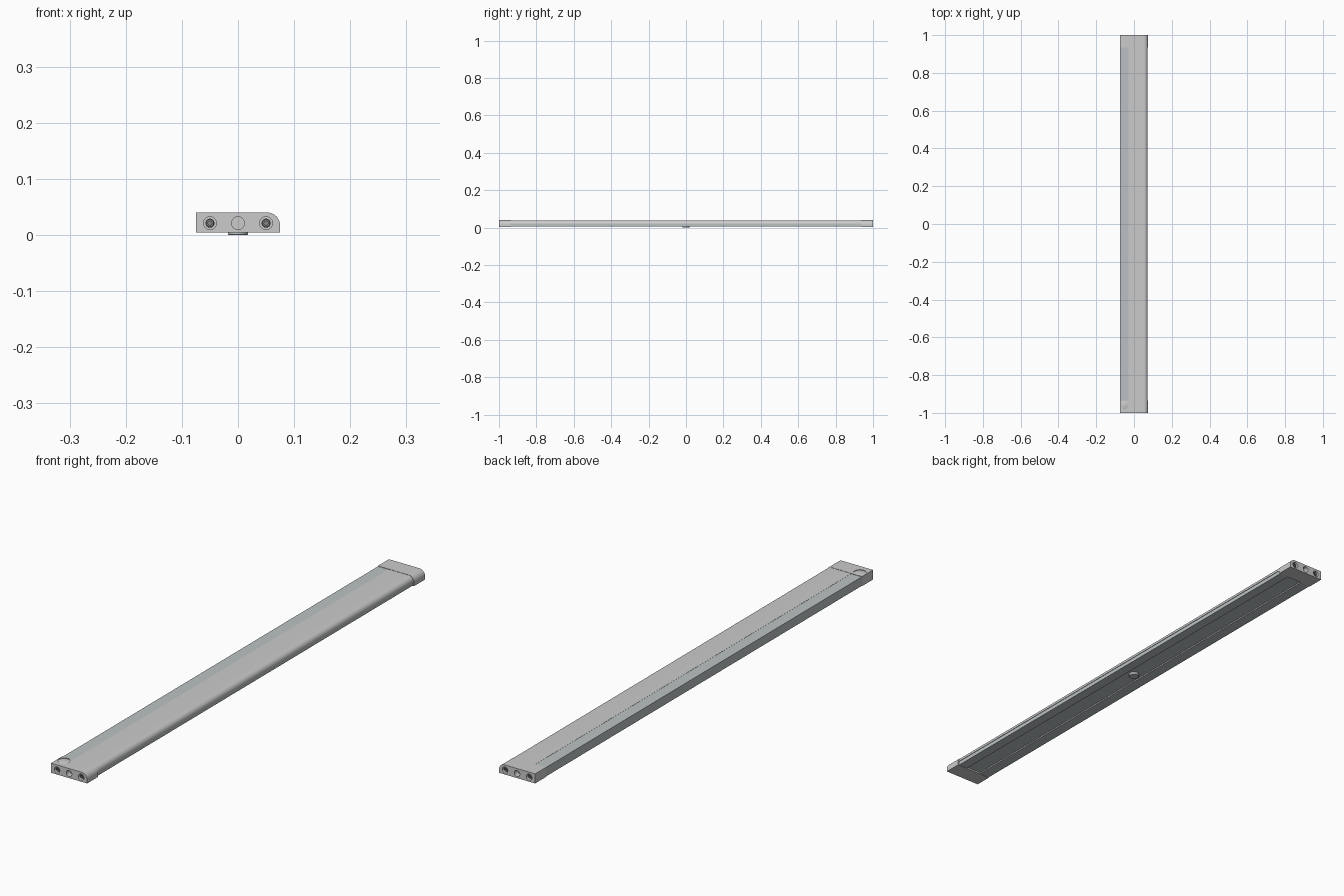
import bpy, bmesh, math
from mathutils import Matrix

if "Cube" in bpy.data.objects:
    bpy.data.objects.remove(bpy.data.objects["Cube"])


def material(name, rgb):
    m = bpy.data.materials.new(name)
    m.diffuse_color = (*rgb, 1)
    m.use_nodes = True
    m.node_tree.nodes["Principled BSDF"].inputs["Base Color"].default_value = m.diffuse_color
    return m


tinted = material("tinted_plastic", (0.50, 0.54, 0.55))
dark = material("dark_metal", (0.22, 0.23, 0.24))


def finish(bm, name, mat=None):
    bmesh.ops.recalc_face_normals(bm, faces=bm.faces)
    me = bpy.data.meshes.new(name)
    bm.to_mesh(me)
    bm.free()
    ob = bpy.data.objects.new(name, me)
    bpy.context.collection.objects.link(ob)
    if mat:
        me.materials.append(mat)
    return ob


def smooth(ob):
    bpy.ops.object.select_all(action='DESELECT')
    ob.select_set(True)
    bpy.context.view_layer.objects.active = ob
    bpy.ops.object.shade_smooth_by_angle(angle=math.radians(35))


def prism(name, profile, y0, y1, mat=None):
    """Extrude an x-z profile along y."""
    bm = bmesh.new()
    f = bm.faces.new([bm.verts.new((x, y0, z)) for x, z in profile])
    r = bmesh.ops.extrude_face_region(bm, geom=[f])
    vs = [v for v in r['geom'] if isinstance(v, bmesh.types.BMVert)]
    bmesh.ops.translate(bm, verts=vs, vec=(0, y1 - y0, 0))
    ob = finish(bm, name, mat)
    smooth(ob)
    return ob


def lathe(name, profile, loc, axis='Z', flip=1, mat=None, n=32):
    """Revolve (radius, height) points around z, or along y pointing outward."""
    bm = bmesh.new()
    vs = [bm.verts.new((r, 0, h)) for r, h in profile]
    es = [bm.edges.new(p) for p in zip(vs, vs[1:])]
    bmesh.ops.spin(bm, geom=vs + es, cent=(0, 0, 0), axis=(0, 0, 1),
                   angle=math.tau, steps=n)
    bmesh.ops.remove_doubles(bm, verts=bm.verts, dist=1e-6)
    m = Matrix.Translation(loc)
    if axis == 'Y':
        m = m @ Matrix.Rotation(-flip * math.pi / 2, 4, 'X')
    bm.transform(m)
    ob = finish(bm, name, mat)
    smooth(ob)
    return ob


def cut(ob, cutter):
    mod = ob.modifiers.new("cut", 'BOOLEAN')
    mod.operation, mod.solver, mod.object = 'DIFFERENCE', 'EXACT', cutter
    bpy.context.view_layer.objects.active = ob
    bpy.ops.object.modifier_apply(modifier=mod.name)
    bpy.data.objects.remove(cutter)


def corner(right, top, r, n=12):
    """Rounded upper right corner, from the side to the top."""
    return [(right - r + r * math.cos(a), top - r + r * math.sin(a))
            for a in (math.pi / 2 * i / n for i in range(n + 1))]


CAP = 0.935

# Long housing: base with a shallow channel underneath, cover and light strip
prism("base", [(-0.074, 0.036), (-0.074, 0.005), (-0.032, 0.005), (-0.032, 0.010),
               (0.032, 0.010), (0.032, 0.005), (0.070, 0.005), (0.070, 0.020),
               (-0.028, 0.020), (-0.028, 0.036)], -CAP, CAP, tinted)
prism("cover", [(-0.030, 0.0195), (0.072, 0.0195)] + corner(0.072, 0.039, 0.0185)
      + [(-0.030, 0.039)], -CAP, CAP)
prism("light_strip", [(-0.074, 0.0355), (-0.030, 0.0355), (-0.030, 0.0385),
                      (-0.074, 0.0385)], -CAP, CAP, tinted)

# End caps with three sockets each
cap_profile = [(-0.075, 0.004), (0.075, 0.004)] + corner(0.075, 0.040, 0.023) + [(-0.075, 0.040)]
for side, label in ((-1, "front"), (1, "back")):
    cap = prism(label + "_end_cap", cap_profile, side * CAP, side * 1.0)
    for i, x in enumerate((-0.05, 0, 0.05)):
        cutter = lathe("socket_cutter", [(0, -0.022), (0.0115, -0.022), (0.0115, 0.01), (0, 0.01)],
                       (x, side, 0.021), 'Y', side)
        cut(cap, cutter)
        if x:
            # screw head with a central recess
            lathe(f"{label}_screw_{i}", [(0, -0.010), (0.0035, -0.010), (0.0035, -0.004),
                                         (0.0065, -0.004), (0.008, -0.006), (0.008, -0.022),
                                         (0, -0.022)], (x, side, 0.021), 'Y', side, dark)
    if side < 0:
        # round touch switch set into the top
        cut(cap, lathe("switch_cutter", [(0, -0.002), (0.022, -0.002), (0.022, 0.01), (0, 0.01)],
                       (-0.05, -0.958, 0.040)))
        lathe("switch_button", [(0, -0.003), (0.0205, -0.003), (0.0205, -0.001), (0.0195, -0.0005),
                                (0, -0.0005)], (-0.05, -0.958, 0.040))
    smooth(cap)

# Mounting magnet under the middle
lathe("mounting_magnet", [(0, 0), (0.017, 0), (0.018, 0.001), (0.018, 0.012), (0, 0.012)],
      (0, 0, 0), mat=tinted)
